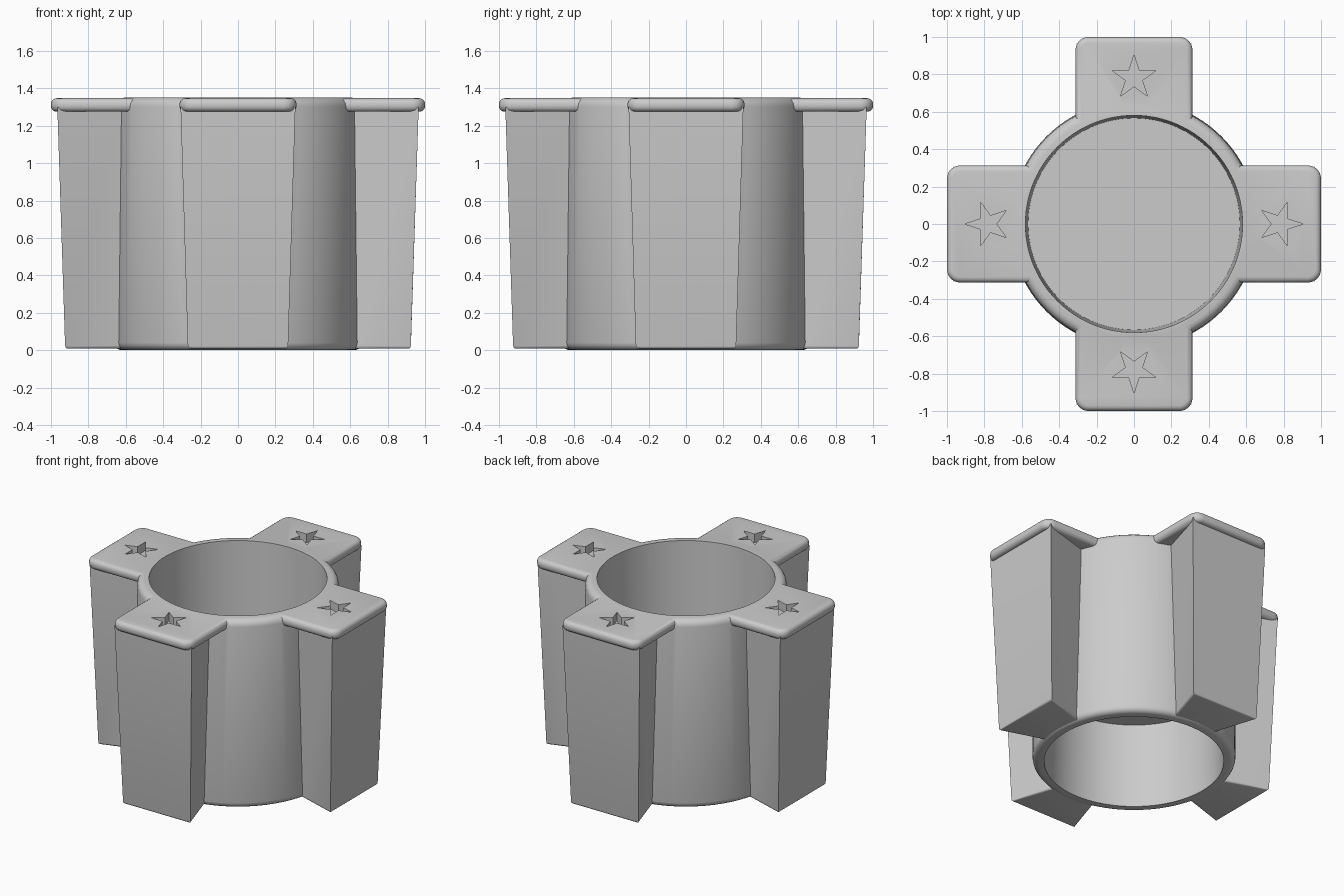
import bpy, bmesh, math
from mathutils import Matrix

old = bpy.data.objects.get("Cube")
if old:
    bpy.data.objects.remove(old, do_unlink=True)

TOP = 1.35
SHADE = (0.6, 0.6, 0.6, 1)
grey = bpy.data.materials.new("plain grey")
grey.use_nodes = True
grey.diffuse_color = SHADE
grey.node_tree.nodes["Principled BSDF"].inputs["Base Color"].default_value = SHADE


def make(name, bm):
    bmesh.ops.recalc_face_normals(bm, faces=bm.faces)
    mesh = bpy.data.meshes.new(name)
    bm.to_mesh(mesh)
    bm.free()
    mesh.materials.append(grey)
    ob = bpy.data.objects.new(name, mesh)
    bpy.context.collection.objects.link(ob)
    return ob


def lathe(name, profile, sides=96):
    """Closed solid from rings of (radius, height), bottom to top."""
    bm = bmesh.new()
    rings = [[bm.verts.new((r * math.cos(math.tau * i / sides), r * math.sin(math.tau * i / sides), z))
              for i in range(sides)] for r, z in profile]
    for a, b in zip(rings, rings[1:]):
        for i in range(sides):
            j = (i + 1) % sides
            bm.faces.new((a[i], a[j], b[j], b[i]))
    bm.faces.new(rings[0])
    bm.faces.new(rings[-1])
    return make(name, bm)


def block(low, high, z0, z1):
    """Hexahedron; low and high give (inner x, inner half width, outer x, outer half width)."""
    bm = bmesh.new()
    bmesh.ops.create_cube(bm, size=1)
    for v in bm.verts:
        x0, w0, x1, w1 = high if v.co.z > 0 else low
        x, w = (x1, w1) if v.co.x > 0 else (x0, w0)
        v.co = (x, math.copysign(w, v.co.y), z1 if v.co.z > 0 else z0)
    return bm


def bevel(bm, edges, size, segments):
    bmesh.ops.bevel(bm, geom=edges, offset=size, segments=segments, profile=0.5, affect='EDGES')


def flat_at(edge, *heights):
    a, b = edge.verts
    return abs(a.co.z - b.co.z) < 1e-5 and any(abs(a.co.z - h) < 1e-5 for h in heights)


def arm(name):
    # leg block, narrowing towards the sleeve and towards the ground
    base = 0.008
    bm = block((0.605, 0.166, 0.924, 0.268), (0.605, 0.203, 0.966, 0.307), base, 1.30)
    bevel(bm, [e for e in bm.edges if flat_at(e, base)], 0.014, 3)
    return make(name, bm)


def plate(name):
    # rounded cap slab
    low, high = 1.275, TOP - 0.003
    outline = (0.3, 0.313, 1.0, 0.313)
    bm = block(outline, outline, low, high)
    bevel(bm, [e for e in bm.edges if abs(e.verts[0].co.z - e.verts[1].co.z) > 0.01], 0.07, 6)
    bevel(bm, [e for e in bm.edges if flat_at(e, low, high)], 0.03, 4)
    return make(name, bm)


def star(name):
    # five-pointed prism, one point facing outward
    bm = bmesh.new()
    pts = []
    for i in range(10):
        r = 0.122 if i % 2 == 0 else 0.0465
        a = math.pi * i / 5
        pts.append(bm.verts.new((0.782 + r * math.cos(a), r * math.sin(a), TOP - 0.065)))
    face = bm.faces.new(pts)
    up = bmesh.ops.extrude_face_region(bm, geom=[face])
    for v in up["geom"]:
        if isinstance(v, bmesh.types.BMVert):
            v.co.z += 0.2
    return make(name, bm)


def combine(body, tool, operation):
    mod = body.modifiers.new(operation, 'BOOLEAN')
    mod.operation = operation
    mod.solver = 'EXACT'
    mod.object = tool
    bpy.context.view_layer.objects.active = body
    bpy.ops.object.modifier_apply(modifier=mod.name)
    bpy.data.objects.remove(tool, do_unlink=True)


def fillet(cx, cz, r, start):
    return [(cx + r * math.cos(start + math.pi / 8 * k), cz + r * math.sin(start + math.pi / 8 * k))
            for k in range(5)]


# round sleeve with softened rims
body = lathe("four_arm_sleeve", fillet(0.622, 0.04, 0.04, -math.pi / 2) + fillet(0.61, TOP - 0.047, 0.047, 0))

# four arms with caps
for k in range(4):
    for part in (arm("arm"), plate("cap_plate")):
        part.data.transform(Matrix.Rotation(k * math.pi / 2, 4, 'Z'))
        combine(body, part, 'UNION')

# upper and lower cavities, leaving a thin floor between them
combine(body, lathe("upper_cavity", [(0.566, 0.66), (0.581, TOP + 0.02)]), 'DIFFERENCE')
combine(body, lathe("lower_cavity", [(0.586, -0.02), (0.573, 0.605)]), 'DIFFERENCE')

# star recesses in the caps
for k in range(4):
    cutter = star("star_cutter")
    cutter.data.transform(Matrix.Rotation(k * math.pi / 2, 4, 'Z'))
    combine(body, cutter, 'DIFFERENCE')

bpy.ops.object.select_all(action='DESELECT')
body.select_set(True)
bpy.context.view_layer.objects.active = body
bpy.ops.object.shade_smooth_by_angle(angle=math.radians(32))
